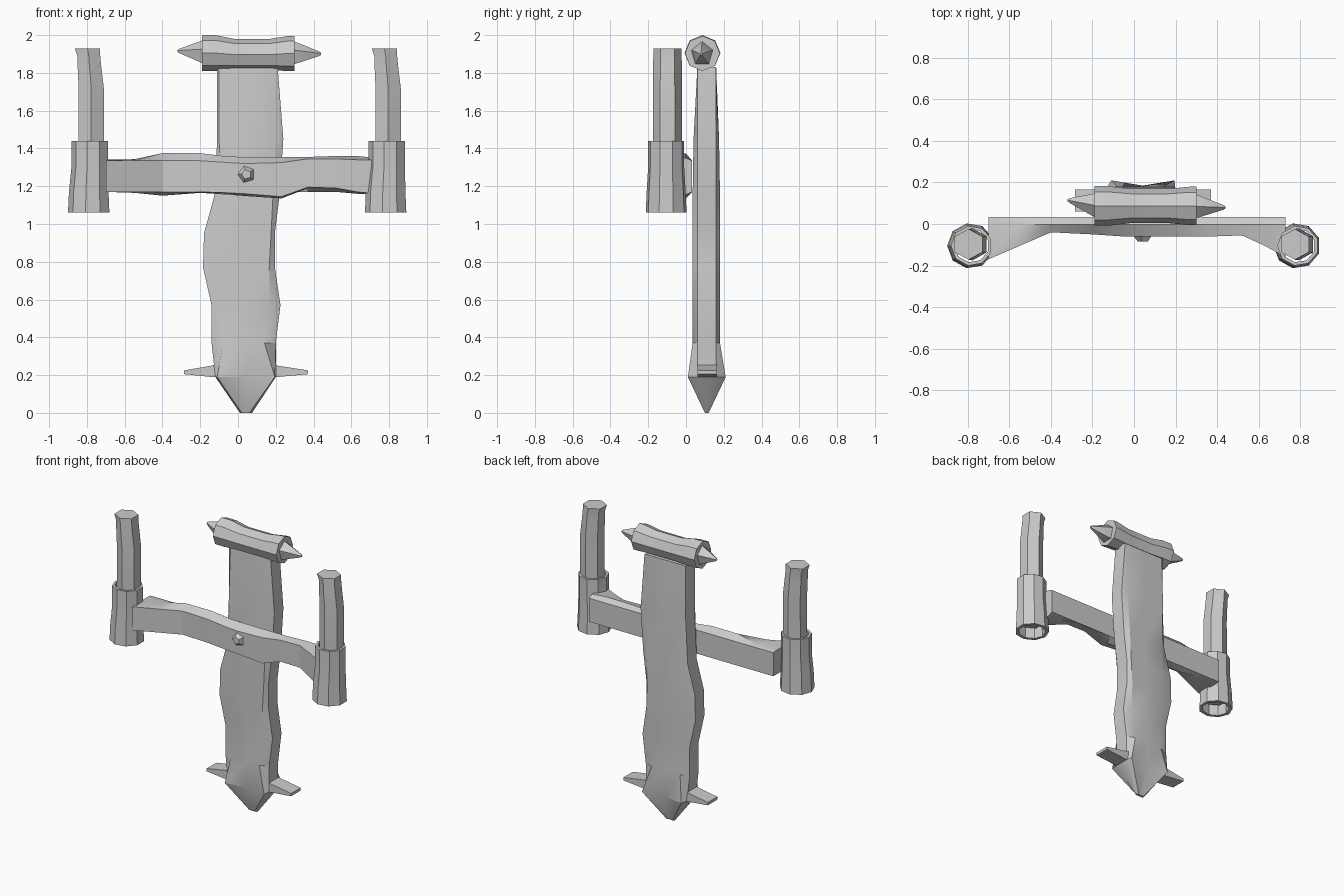
import bpy, bmesh
from math import sin, cos, pi, radians


def loft(name, rings, loop=False, smooth=25):
    """Skin a list of equal-length point rings; cap the ends unless looped."""
    bm = bmesh.new()
    rows = [[bm.verts.new(p) for p in r] for r in rings]
    n = len(rows[0])
    for a, b in zip(rows, rows[1:] + (rows[:1] if loop else [])):
        for i in range(n):
            j = (i + 1) % n
            bm.faces.new((a[i], a[j], b[j], b[i]))
    if not loop:
        bm.faces.new(rows[0])
        bm.faces.new(rows[-1])
    bmesh.ops.recalc_face_normals(bm, faces=bm.faces)
    me = bpy.data.meshes.new(name)
    bm.to_mesh(me)
    bm.free()
    ob = bpy.data.objects.new(name, me)
    bpy.context.collection.objects.link(ob)
    bpy.context.view_layer.objects.active = ob
    for o in bpy.context.selected_objects:
        o.select_set(False)
    ob.select_set(True)
    bpy.ops.object.shade_smooth_by_angle(angle=radians(smooth))
    return ob


def ring(axis, at, c, ru, rv, n, phase=0.0):
    """Polygon ring perpendicular to an axis, at position 'at'."""
    pts = []
    for i in range(n):
        t = phase + 2 * pi * i / n
        u, v = c[0] + ru * cos(t), c[1] + rv * sin(t)
        pts.append({"x": (at, u, v), "y": (u, at, v), "z": (u, v, at)}[axis])
    return pts


def plank(z, xl, cl, cr, xr, yf, ym, yb, s0=.06, s1=.16):
    """Chamfered plank section with mid points on front and back."""
    xm = (cl + cr) / 2
    return [(xl, s0, z), (cl, yf, z), (xm, ym, z), (cr, yf, z), (xr, s0, z),
            (xr, s1, z), (cr, yb, z), (xm, .215 - ym, z), (cl, yb, z), (xl, s1, z)]


# Hewn upright post with a pointed foot
loft("post", [
    plank(0, .01, .02, .06, .075, .10, .10, .12, .105, .115),
    plank(.19, -.12, -.11, .195, .20, .01, .03, .21),
    plank(.37, -.14, -.08, .14, .20, .035, .035, .18),
    plank(.57, -.14, -.09, .17, .225, .035, .035, .18),
    plank(.77, -.185, -.085, .165, .195, .035, .035, .18),
    plank(.95, -.18, -.085, .175, .195, .035, .035, .18),
    plank(1.15, -.125, -.09, .185, .22, .035, .035, .18),
    plank(1.45, -.11, -.10, .20, .24, .04, .04, .175),
    plank(1.83, -.11, -.10, .195, .21, .06, .06, .155)])

# Flat side spikes at the foot
for side, root, mid, tip in (("left", -.08, -.14, -.285), ("right", .15, .21, .37)):
    loft("foot_spike_" + side, [
        [(x, .06, z0), (x, .165, z0), (x, .165, z1), (x, .06, z1)]
        for x, z0, z1 in ((root, .19, .27), (mid, .19, .25), (tip, .205, .225))])

# Round log on top with pointed ends
loft("top_log", [ring("x", x, (.087, z), r, r, 8, pi / 2) for x, z, r in (
    (-.19, 1.905, .095), (-.12, 1.905, .095), (-.02, 1.897, .083),
    (.17, 1.897, .083), (.27, 1.903, .093), (.30, 1.903, .093))])
loft("log_point_left", [ring("x", x, (y, z), r, r * 1.1, 5, pi / 2) for x, y, z, r in (
    (-.15, .09, 1.905, .062), (-.19, .09, 1.905, .06), (-.31, .113, 1.915, .012),
    (-.32, .115, 1.915, .005))])
loft("log_point_right", [ring("x", x, (y, z), r, r * 1.1, 5, pi / 2) for x, y, z, r in (
    (.26, .085, 1.9, .062), (.30, .085, 1.9, .06), (.43, .08, 1.9, .012),
    (.44, .08, 1.9, .005))])

# Crossbar: straight back, front thickening towards both ends
bar = [  # x, front y, lower edge, ridge drop, upper edge, ridge rise
    (-.70, -.17, 1.17, 0, 1.335, .005), (-.55, -.105, 1.17, .005, 1.335, .008),
    (-.40, -.04, 1.17, .02, 1.335, .04), (-.20, -.05, 1.17, .005, 1.335, .04),
    (-.05, -.06, 1.165, .01, 1.325, .032), (.04, -.06, 1.16, .012, 1.32, .035),
    (.23, -.06, 1.145, .01, 1.325, .03), (.37, -.06, 1.195, .005, 1.345, .01),
    (.52, -.055, 1.19, .005, 1.345, .015), (.63, -.105, 1.17, .01, 1.34, .02),
    (.73, -.16, 1.16, .005, 1.34, .01)]
loft("crossbar", [[(x, yf, b), (x, yf, t), (x, -.002, t + rise), (x, .033, 1.335),
                   (x, .033, 1.17), (x, -.002, b - drop)]
                  for x, yf, b, drop, t, rise in bar])

# Nail head in the middle of the crossbar
loft("nail", [ring("y", y, (.045, 1.263), r, r, 5, .6) for y, r in (
    (-.04, .048), (-.06, .046), (-.085, .026))], smooth=5)

# Sconce tube and torch at each end
for side, dx in (("left", 0.0), ("right", 1.572)):
    x = -.782 + dx
    loft("sconce_" + side, [
        ring("z", z, (x + ox, -.105), r, r * .97, 9, .35) for z, ox, r in (
            (1.06, -.005, .113), (1.17, -.005, .108), (1.30, 0, .10), (1.44, 0, .10),
            (1.44, 0, .083), (1.30, 0, .083), (1.06, -.005, .09))], loop=True, smooth=30)
    loft("torch_" + side, [
        ring("z", z, (x + ox, -.098), rx, ry, 6, pi / 6) for z, ox, rx, ry in (
            (1.12, 0, .072, .072), (1.44, .005, .078, .077), (1.72, .005, .077, .077),
            (1.84, -.005, .072, .076), (1.89, -.008, .07, .075), (1.93, -.015, .078, .074))])
